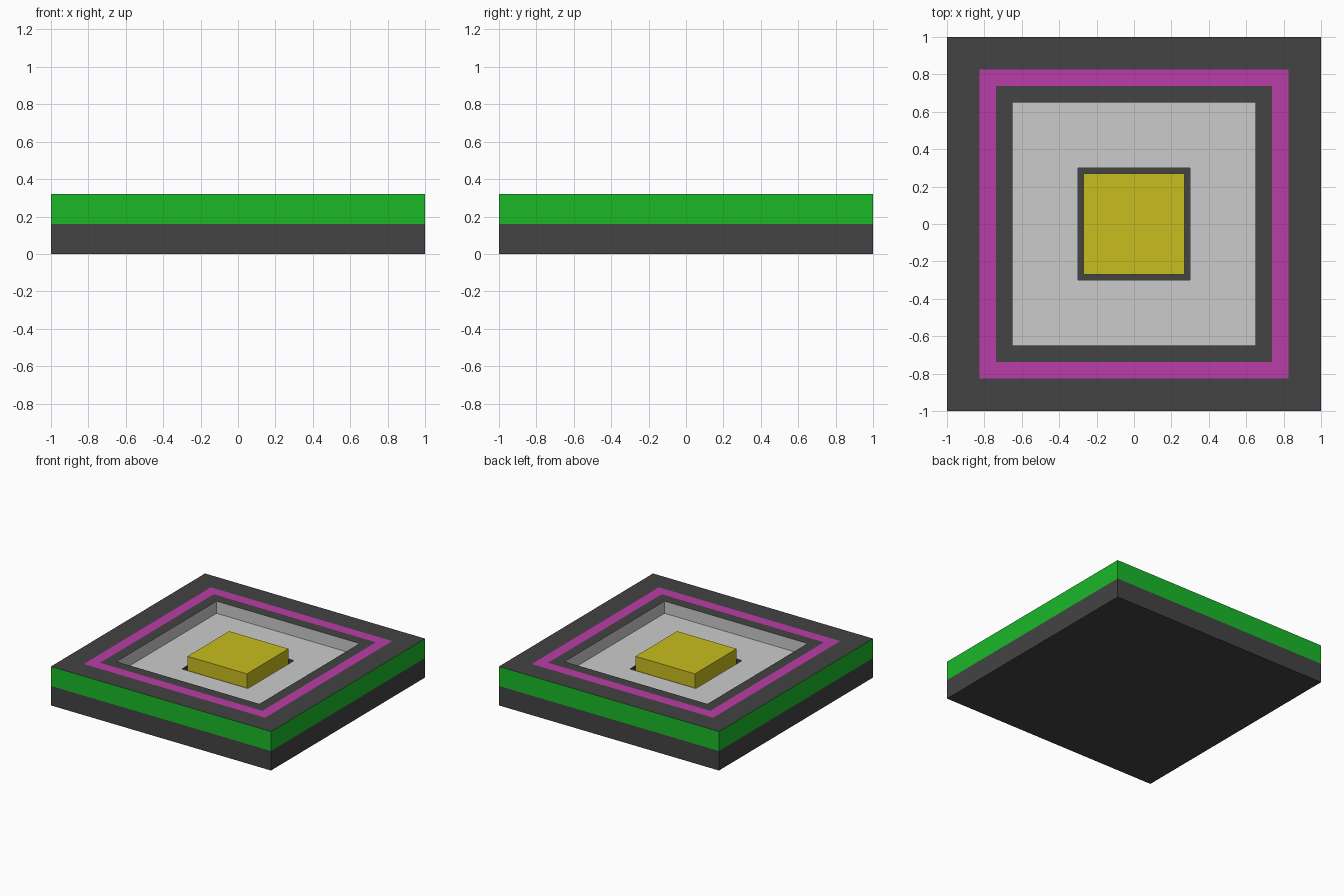
import bpy, bmesh

if "Cube" in bpy.data.objects:
    bpy.data.objects.remove(bpy.data.objects["Cube"])


def material(name, rgb):
    m = bpy.data.materials.new(name)
    m.diffuse_color = (*rgb, 1)
    m.use_nodes = True
    m.node_tree.nodes["Principled BSDF"].inputs["Base Color"].default_value = m.diffuse_color
    return m


dark = material("dark", (0.056, 0.056, 0.056))
green = material("green", (0.011, 0.48, 0.022))
magenta = material("magenta", (0.48, 0.047, 0.38))
yellow = material("yellow", (0.58, 0.51, 0.013))


def square_loft(name, profile, mat=None, cap_start=False, cap_end=False):
    """Join concentric squares given as (half width, height), ordered outside-up-inward."""
    bm = bmesh.new()
    rings = [[bm.verts.new((sx * h, sy * h, z))
              for sx, sy in ((-1, -1), (1, -1), (1, 1), (-1, 1))]
             for h, z in profile]
    for a, b in zip(rings, rings[1:]):
        for i in range(4):
            j = (i + 1) % 4
            bm.faces.new((a[i], a[j], b[j], b[i]))
    if cap_start:
        bm.faces.new(rings[0][::-1])
    if cap_end:
        bm.faces.new(rings[-1])
    mesh = bpy.data.meshes.new(name)
    bm.to_mesh(mesh)
    bm.free()
    obj = bpy.data.objects.new(name, mesh)
    bpy.context.collection.objects.link(obj)
    if mat:
        mesh.materials.append(mat)
    return obj


# Heights of the layers
MID, TOP, FLOOR = 0.16, 0.32, 0.22

# Lower slab and the coloured band round the upper half
square_loft("base_slab", [(1, 0), (1, MID)], dark, cap_start=True)
square_loft("side_band", [(1, MID), (1, TOP)], green)

# Flush top: outer border, coloured inlay, inner border
square_loft("outer_border", [(1, TOP), (0.825, TOP)], dark)
square_loft("inlay_ring", [(0.825, TOP), (0.737, TOP)], magenta)
square_loft("inner_border", [(0.737, TOP), (0.65, TOP)], dark)

# Sunken grey tray with a dark well in the middle
square_loft("recessed_tray", [(0.65, TOP), (0.65, FLOOR), (0.3, FLOOR)])
square_loft("button_well", [(0.3, FLOOR), (0.3, MID), (0.27, MID)], dark)

# Button standing in the well
square_loft("button", [(0.27, MID), (0.27, TOP)], yellow, cap_end=True)
